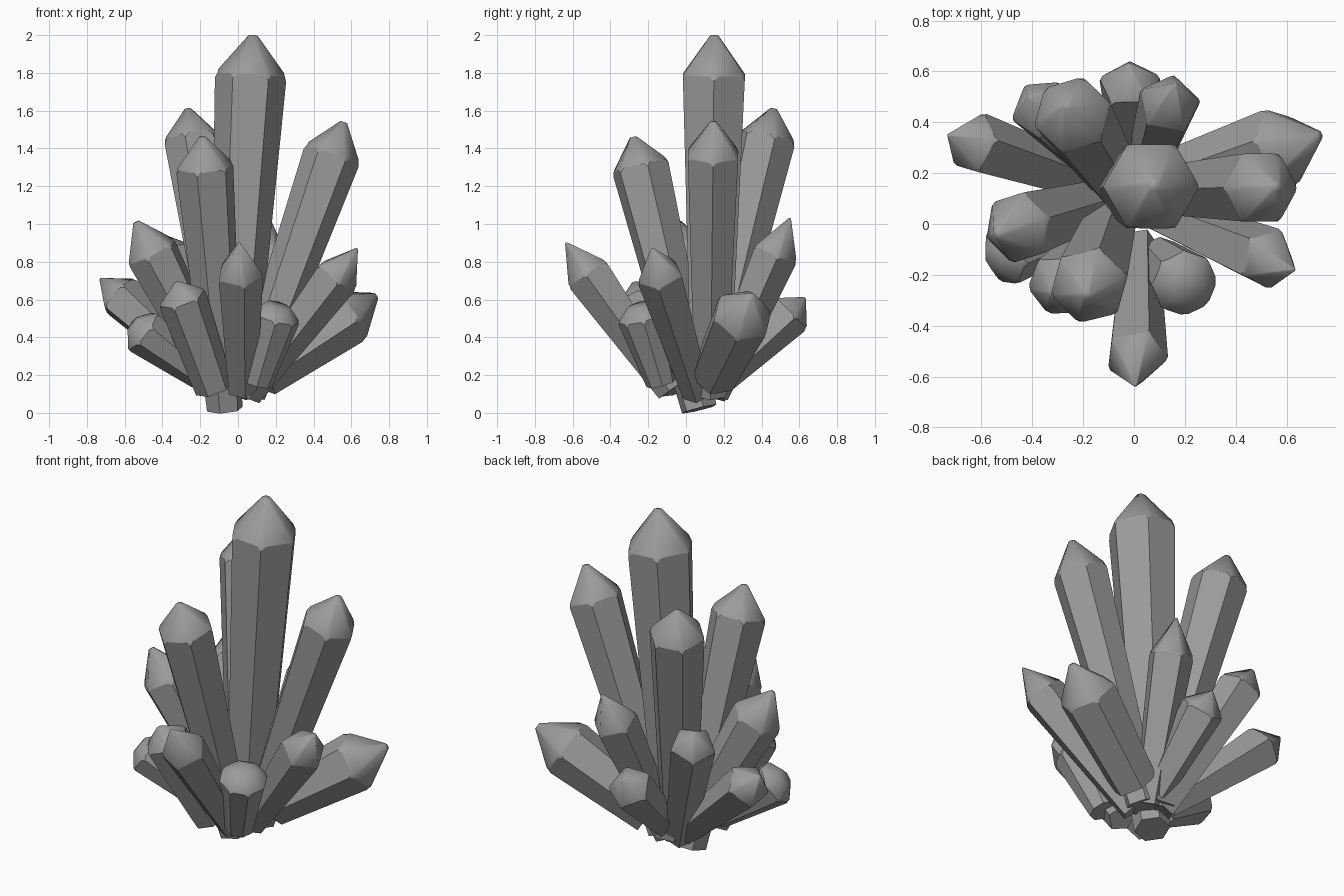
import bpy
import bmesh
import math
from mathutils import Vector

if "Cube" in bpy.data.objects:
    bpy.data.objects.remove(bpy.data.objects["Cube"], do_unlink=True)

# One grey stone colour
stone = bpy.data.materials.new("grey_crystal")
stone.use_nodes = True
grey = (0.33, 0.33, 0.33, 1)
stone.diffuse_color = grey
stone.node_tree.nodes["Principled BSDF"].inputs["Base Color"].default_value = grey


def crystal(name, base, tip, radius, cap, sides=6, roll=0.0, blunt=0.12, taper=0.62):
    """Tapered prism from base to shoulder, closed by a smooth faceted cap."""
    base, tip = Vector(base), Vector(tip)
    axis = (tip - base).normalized()
    side = Vector((1, 0, 0))
    side = (side - axis * side.dot(axis)).normalized()
    across = axis.cross(side)
    bm = bmesh.new()

    def ring(centre, size):
        verts = []
        for i in range(sides):
            a = math.radians(roll) + math.tau * i / sides
            offset = side * math.cos(a) + across * math.sin(a)
            verts.append(bm.verts.new(centre + offset * size))
        return verts

    foot = ring(base, radius * taper)
    shoulder = ring(tip - axis * cap, radius)
    point = ring(tip, radius * blunt)
    bm.faces.new(foot[::-1])
    bm.faces.new(point).smooth = True
    for i in range(sides):
        j = (i + 1) % sides
        bm.faces.new((foot[i], foot[j], shoulder[j], shoulder[i]))
        bm.faces.new((shoulder[i], shoulder[j], point[j], point[i])).smooth = True
    # Small notches where the shoulder meets each long edge
    notches = bmesh.ops.bevel(bm, geom=shoulder, offset=radius * 0.14,
                              segments=1, affect='VERTICES')
    for face in notches["faces"]:
        if len(face.verts) == 4:
            face.smooth = True
    mesh = bpy.data.meshes.new(name)
    bm.to_mesh(mesh)
    bm.free()
    mesh.materials.append(stone)
    obj = bpy.data.objects.new(name, mesh)
    bpy.context.collection.objects.link(obj)


# Tall upright crystals
crystal("main_crystal", base=(-0.03, 0.13, 0.1), tip=(0.08, 0.15, 2), radius=0.19, cap=0.21)
crystal("tall_front_crystal", base=(-0.07, 0.07, 0.02), tip=(-0.19, -0.28, 1.46),
        radius=0.157, cap=0.16, roll=15)
crystal("tall_back_crystal", base=(-0.04, 0.12, 0.1), tip=(-0.265, 0.465, 1.61),
        radius=0.157, cap=0.16, roll=15)
crystal("tall_left_crystal", base=(0.05, 0.13, 0.1), tip=(0.56, 0.145, 1.54),
        radius=0.154, cap=0.18)

# Middle ring of leaning crystals
crystal("right_crystal", base=(-0.08, 0.1, 0.12), tip=(-0.54, -0.04, 1.01),
        radius=0.145, cap=0.18, roll=20)
crystal("back_crystal", base=(0.03, 0.15, 0.1), tip=(0.165, 0.55, 1.03),
        radius=0.127, cap=0.2, sides=5, roll=10, blunt=0.05)
crystal("back_right_crystal", base=(-0.06, 0.15, 0.1), tip=(-0.41, 0.5, 0.94),
        radius=0.127, cap=0.12, sides=5, roll=50)
crystal("front_crystal", base=(0.02, -0.08, 0.12), tip=(0.005, -0.635, 0.9),
        radius=0.127, cap=0.2, sides=5, roll=-6, blunt=0.05)
crystal("front_left_crystal", base=(0.05, 0.06, 0.1), tip=(0.63, -0.18, 0.87),
        radius=0.127, cap=0.18, sides=5, roll=58, blunt=0.05)
crystal("front_right_crystal", base=(-0.125, -0.06, 0.13), tip=(-0.325, -0.275, 0.69),
        radius=0.13, cap=0.09, roll=10, taper=0.8)

# Low outer crystals
crystal("low_left_crystal", base=(0.12, 0.15, 0.2), tip=(0.73, 0.35, 0.62),
        radius=0.165, cap=0.19, roll=10, taper=0.78)
crystal("low_right_crystal", base=(-0.1, 0.14, 0.14), tip=(-0.73, 0.35, 0.71),
        radius=0.127, cap=0.14, sides=5, roll=-8, blunt=0.05)
crystal("low_back_crystal", base=(0, 0.18, 0.17), tip=(-0.02, 0.63, 0.61),
        radius=0.127, cap=0.11, sides=5, roll=18, blunt=0.05)

# Short stubs with low domed ends
crystal("domed_front_stub", base=(0.1, -0.13, 0.16), tip=(0.215, -0.25, 0.57),
        radius=0.133, cap=0.06, sides=8, blunt=0.5)
crystal("domed_right_stub", base=(-0.2, -0.02, 0.2), tip=(-0.555, -0.135, 0.47),
        radius=0.127, cap=0.06, sides=7, blunt=0.4)
